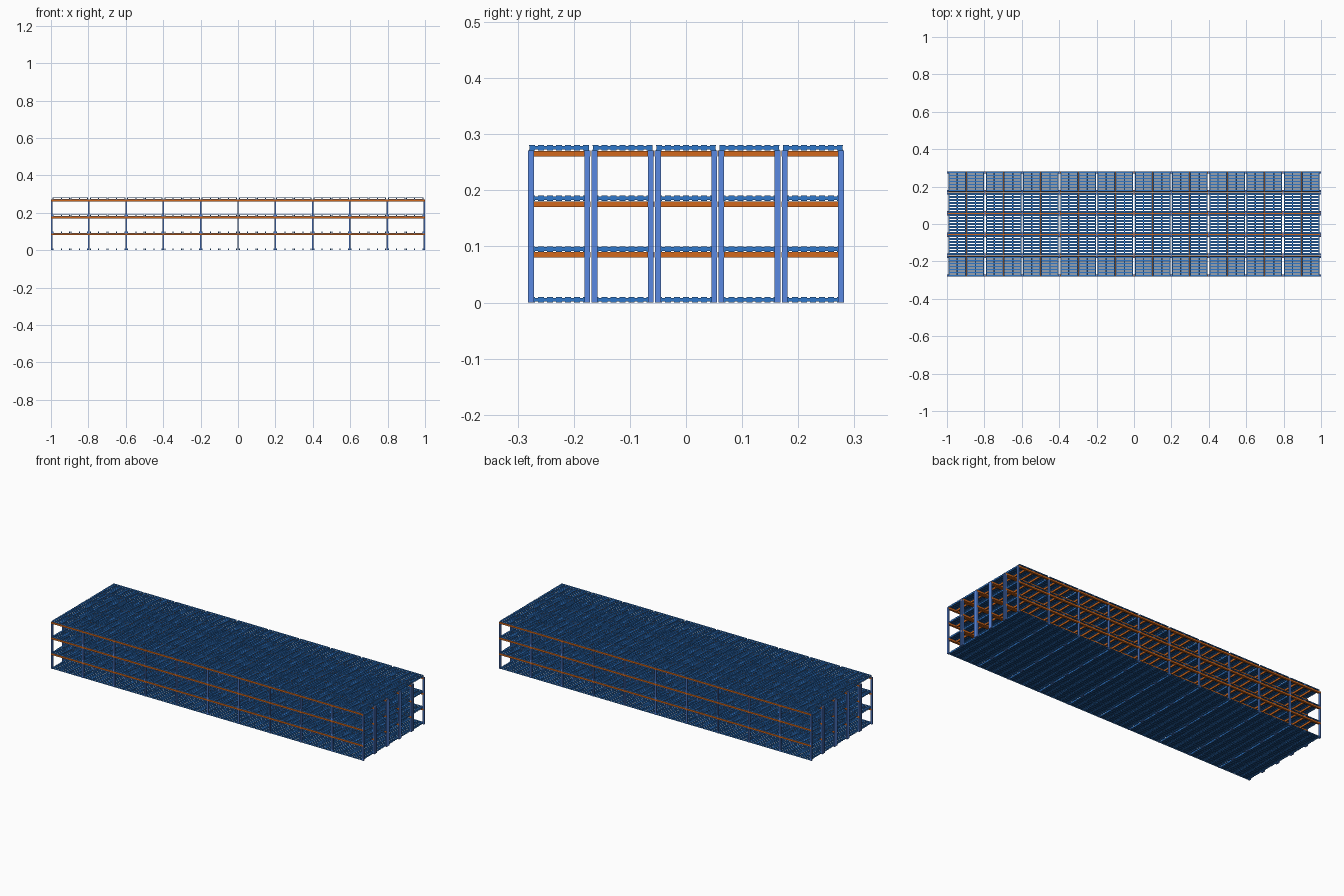
import bpy, bmesh
from mathutils import Matrix, Vector

if "Cube" in bpy.data.objects:
    bpy.data.objects.remove(bpy.data.objects["Cube"])

BAYS, ROWS = 10, 5
POST_X, POST_Y, POST_H = 0.008, 0.0105, 0.271
PITCH_X = (2 - POST_X) / BAYS          # bay spacing
PITCH_Y, DEPTH = 0.1131, 0.111         # row spacing and rack depth
X0, Y0 = -1.0, -(PITCH_Y * (ROWS - 1) + DEPTH) / 2
LEVEL = 0.0904                         # storey height


def material(name, rgb):
    m = bpy.data.materials.new(name)
    m.diffuse_color = (*rgb, 1)
    m.use_nodes = True
    m.node_tree.nodes["Principled BSDF"].inputs["Base Color"].default_value = m.diffuse_color
    return m


post_blue = material("post_blue", (0.10, 0.25, 0.75))
pallet_blue = material("pallet_blue", (0.03, 0.19, 0.60))
orange = material("beam_orange", (0.65, 0.14, 0.012))


def box(bm, lo, hi):
    lo, hi = Vector(lo), Vector(hi)
    mat = Matrix.Translation((lo + hi) / 2) @ Matrix.Diagonal((*(hi - lo), 1))
    bmesh.ops.create_cube(bm, size=1, matrix=mat)


def part(name, boxes, mat, loc, arrays):
    """Mesh made of boxes, repeated with constant-offset arrays."""
    bm = bmesh.new()
    for lo, hi in boxes:
        box(bm, lo, hi)
    me = bpy.data.meshes.new(name)
    bm.to_mesh(me)
    bm.free()
    me.materials.append(mat)
    ob = bpy.data.objects.new(name, me)
    ob.location = loc
    bpy.context.collection.objects.link(ob)
    for count, offset in arrays:
        a = ob.modifiers.new("repeat", 'ARRAY')
        a.count = count
        a.use_relative_offset = False
        a.use_constant_offset = True
        a.constant_offset_displace = offset
    return ob


row_array = (ROWS, (0, PITCH_Y, 0))
bay_array = (BAYS, (PITCH_X, 0, 0))
pair_array = (2, (0, DEPTH - POST_Y, 0))

# uprights: front and back of every row
part("upright_posts", [((0, 0, 0), (POST_X, POST_Y, POST_H))], post_blue,
     (X0, Y0, 0), [pair_array, row_array, (BAYS + 1, (PITCH_X, 0, 0))])

# long load beams on three levels
BEAM_Z = LEVEL - 0.0105
part("load_beams", [((0.001, -0.0002, 0), (1.999, POST_Y + 0.0002, 0.01))], orange,
     (X0, Y0, BEAM_Z), [pair_array, row_array, (3, (0, 0, LEVEL))])

# cross ties between front and back beams
ties = []
for f in (0.25, 0.5, 0.75):
    x = POST_X / 2 + PITCH_X * f
    ties.append(((x - 0.003, POST_Y, 0), (x + 0.003, DEPTH - POST_Y, 0.0098)))
part("cross_ties", ties, orange, (X0, Y0, BEAM_Z),
     [bay_array, row_array, (3, (0, 0, LEVEL))])

# pallets: slats above and below three stringers, two per bay
PW, PD, PH, SLATS, SW, ST = 0.0935, 0.107, 0.0098, 7, 0.0108, 0.0016
pallet = []
for i in range(SLATS):
    y = i * (PD - SW) / (SLATS - 1)
    pallet.append(((0, y, 0), (PW, y + SW, ST)))
    pallet.append(((0, y, PH - ST), (PW, y + SW, PH)))
for i in range(3):
    x = i * (PW - 0.005) / 2
    pallet.append(((x, 0.0005, ST), (x + 0.005, PD - 0.0005, PH - ST)))
part("pallets", pallet, pallet_blue,
     (X0 + POST_X + 0.001, Y0 + (DEPTH - PD) / 2, 0),
     [(2, (PITCH_X - POST_X - 0.002 - PW, 0, 0)), bay_array, row_array,
      (4, (0, 0, LEVEL))])
